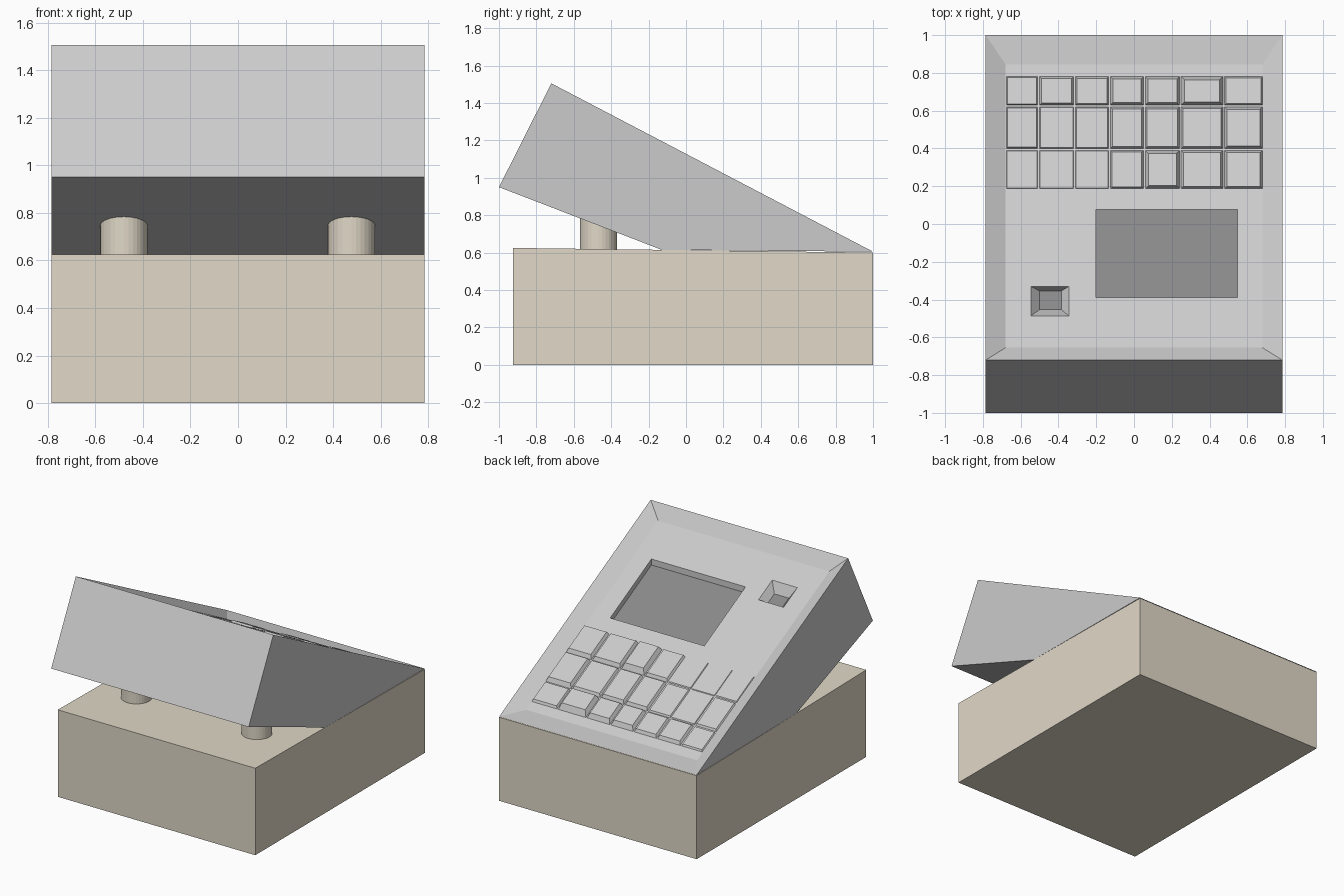
import bpy, bmesh

if "Cube" in bpy.data.objects:
    bpy.data.objects.remove(bpy.data.objects["Cube"])

W = 0.785          # half width
D = 0.063          # depth of the sunken control face below the rim


def material(name, rgb):
    m = bpy.data.materials.new(name)
    m.diffuse_color = (*rgb, 1)
    m.use_nodes = True
    m.node_tree.nodes["Principled BSDF"].inputs["Base Color"].default_value = m.diffuse_color
    return m


tan = material("tan", (0.75, 0.69, 0.58))
dark = material("dark", (0.25, 0.25, 0.25))


def finish(bm, name, mat=None):
    bmesh.ops.recalc_face_normals(bm, faces=bm.faces[:])
    me = bpy.data.meshes.new(name)
    bm.to_mesh(me)
    bm.free()
    ob = bpy.data.objects.new(name, me)
    bpy.context.collection.objects.link(ob)
    if mat:
        me.materials.append(mat)
    return ob


def slope(y, depth=0.0):
    """Height of the sloping top at y, sunk by depth."""
    return 1.505 - 0.5233 * (y + 0.72) - depth


def prism(profile):
    """Side profile (y, z) stretched across the full width."""
    bm = bmesh.new()
    face = bm.faces.new([bm.verts.new((-W, y, z)) for y, z in profile])
    new = bmesh.ops.extrude_face_region(bm, geom=[face])["geom"]
    bmesh.ops.translate(bm, vec=(2 * W, 0, 0),
                        verts=[v for v in new if isinstance(v, bmesh.types.BMVert)])
    bmesh.ops.recalc_face_normals(bm, faces=bm.faces[:])
    return bm


def slope_block(name, low, low_depth, high, high_depth, mat=None):
    """Tapered block following the slope; rects are (x0, x1, y0, y1)."""
    bm = bmesh.new()
    rings = []
    for (x0, x1, y0, y1), d in ((low, low_depth), (high, high_depth)):
        rings.append([bm.verts.new((x, y, slope(y, d)))
                      for x, y in ((x0, y0), (x1, y0), (x1, y1), (x0, y1))])
    a, b = rings
    bm.faces.new(a)
    bm.faces.new(b)
    for i in range(4):
        j = (i + 1) % 4
        bm.faces.new((a[i], a[j], b[j], b[i]))
    return finish(bm, name, mat)


# Base block, slightly lower at the back
finish(prism([(-0.925, 0), (1, 0), (1, 0.6), (-0.925, 0.625)]), "base", tan)

# Two support posts running into the underside of the console
for side, x in (("left", -0.48), ("right", 0.477)):
    bm = bmesh.new()
    bmesh.ops.create_cone(bm, cap_ends=True, segments=32, radius1=0.1, radius2=0.1, depth=0.22)
    bmesh.ops.translate(bm, vec=(x, -0.468, 0.69), verts=bm.verts[:])
    finish(bm, side + "_post", tan)

# Sloping console with a sunken, bevelled control face
bm = prism([(-1, 0.95), (-0.13, 0.615), (1, 0.605), (-0.72, 1.505)])
bm.faces.ensure_lookup_table()
top = max(bm.faces, key=lambda f: f.normal.z)
bmesh.ops.inset_individual(bm, faces=[top], thickness=0.1)
for v in top.verts:
    x = 0.68 if v.co.x > 0 else -0.68
    y = 0.845 if v.co.y > 0 else -0.655
    v.co = (x, y, slope(y, D))
console = finish(bm, "console")

# Screen and button openings cut into the control face
screen = (-0.2, 0.548, -0.39, 0.078)
button = (-0.5, -0.385, -0.453, -0.355)
cutters = [
    slope_block("screen_cutter", screen, D + 0.045, screen, D - 0.03),
    slope_block("button_cutter", button, D + 0.06, (-0.56, -0.332, -0.497, -0.322), D - 0.02),
]
for c in cutters:
    c.hide_render = True
    c.display_type = 'WIRE'
    mod = console.modifiers.new(c.name, 'BOOLEAN')
    mod.operation = 'DIFFERENCE'
    mod.solver = 'EXACT'
    mod.object = c

# Dark panels at the bottom of the openings
slope_block("screen_panel", screen, D + 0.05, screen, D + 0.043, dark)
slope_block("button_panel", button, D + 0.065, button, D + 0.058, dark)

# Keyboard: tapered keys standing at uneven heights
cols = (-0.68, -0.505, -0.315, -0.13, 0.055, 0.245, 0.475, 0.685)
rows = (0.785, 0.625, 0.395, 0.182)
heights = (
    (0.010, 0.020, 0.018, 0.028, 0.028, 0.036, 0.014),
    (0.012, 0.006, 0.010, 0.020, 0.020, 0.018, 0.026),
    (0.006, 0.004, 0.006, 0.018, 0.034, 0.022, 0.024),
)
for r in range(3):
    for c in range(7):
        h = heights[r][c]
        t = 0.006 + 0.45 * h
        x0, x1, y0, y1 = cols[c], cols[c + 1], rows[r + 1], rows[r]
        slope_block(f"key_{r + 1}_{c + 1}", (x0 + 0.002, x1 - 0.002, y0 + 0.002, y1 - 0.002), D + 0.006,
                    (x0 + t, x1 - t, y0 + t, y1 - t), D - h)
